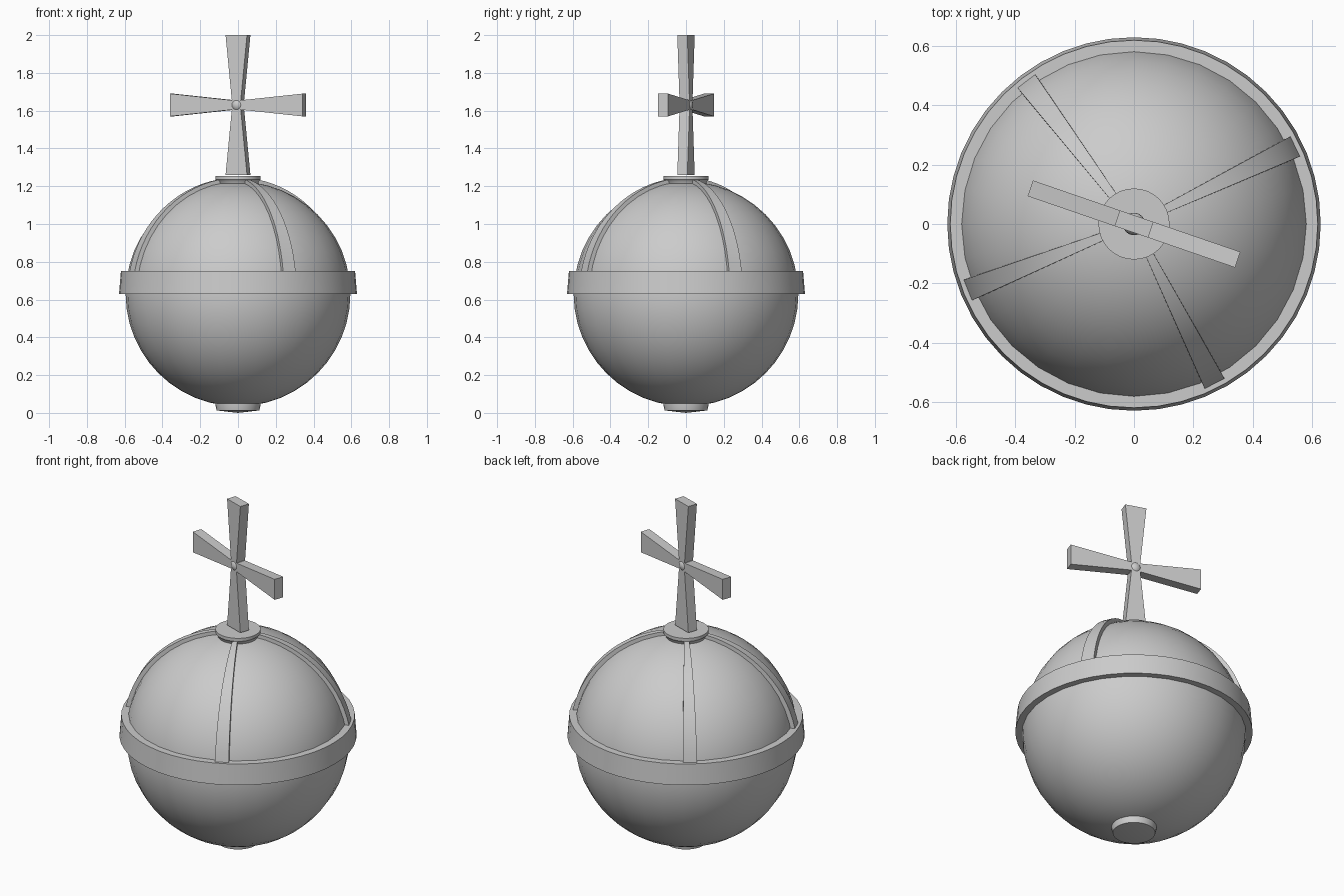
import bpy, bmesh, math
from mathutils import Vector

if "Cube" in bpy.data.objects:
    bpy.data.objects.remove(bpy.data.objects["Cube"])

R, CZ = 0.595, 0.63            # globe radius and centre height
CROSS_Z, TILT = 1.63, math.radians(-19)

grey = bpy.data.materials.new("pale grey")
grey.diffuse_color = (0.6, 0.6, 0.6, 1)
grey.use_nodes = True
grey.node_tree.nodes["Principled BSDF"].inputs["Base Color"].default_value = grey.diffuse_color


def finish(bm, name, smooth=True):
    bmesh.ops.recalc_face_normals(bm, faces=bm.faces)
    me = bpy.data.meshes.new(name)
    bm.to_mesh(me)
    bm.free()
    me.materials.append(grey)
    ob = bpy.data.objects.new(name, me)
    bpy.context.collection.objects.link(ob)
    if smooth:
        bpy.ops.object.select_all(action='DESELECT')
        ob.select_set(True)
        bpy.context.view_layer.objects.active = ob
        bpy.ops.object.shade_smooth_by_angle(angle=math.radians(35))
    return ob


def ball(name, radius, z, seg, rings):
    bm = bmesh.new()
    bmesh.ops.create_uvsphere(bm, u_segments=seg, v_segments=rings, radius=radius)
    bmesh.ops.translate(bm, verts=bm.verts, vec=(0, 0, z))
    return finish(bm, name)


def lathe(name, profile, seg, closed=False):
    """Spin (radius, z) points round the z axis."""
    bm = bmesh.new()
    vs = [bm.verts.new((r, 0, z)) for r, z in profile]
    edges = [bm.edges.new(p) for p in zip(vs, vs[1:])]
    if closed:
        edges.append(bm.edges.new((vs[-1], vs[0])))
    bmesh.ops.spin(bm, geom=vs + edges, cent=(0, 0, 0), axis=(0, 0, 1),
                   angle=2 * math.pi, steps=seg, use_duplicate=False)
    bmesh.ops.remove_doubles(bm, verts=bm.verts, dist=1e-5)
    return finish(bm, name)


# Globe, belt and end discs
ball("globe", R, CZ, 32, 24)
lathe("belt", [(0.57, 0.63), (0.63, 0.63), (0.62, 0.75), (0.57, 0.75)], 48, True)
lathe("top_disc", [(0, 1.19), (0.105, 1.20), (0.11, 1.225), (0.12, 1.235),
                   (0.12, 1.253), (0, 1.253)], 32)
lathe("base_disc", [(0, 0.06), (0.12, 0.06), (0.12, 0.045), (0.113, 0.013),
                    (0, 0.0)], 32)


# Tapered ribs over the upper half
def rib(name, angle, steps=16):
    bm = bmesh.new()
    out = Vector((math.cos(angle), math.sin(angle), 0))
    side = Vector((-out.y, out.x, 0))
    rows = []
    for i in range(steps + 1):
        t = math.radians(5 + 74 * i / steps)
        d = out * math.sin(t) + Vector((0, 0, math.cos(t)))
        half = 0.008 + 0.05 * R * math.sin(t)
        rows.append([bm.verts.new(d * rad + side * s * half + Vector((0, 0, CZ)))
                     for rad, s in ((R - 0.02, -1), (R + 0.02, -1),
                                    (R + 0.02, 1), (R - 0.02, 1))])
    for a, b in zip(rows, rows[1:]):
        for k in range(4):
            bm.faces.new((a[k], a[(k + 1) % 4], b[(k + 1) % 4], b[k]))
    bm.faces.new(rows[0])
    bm.faces.new(rows[-1])
    finish(bm, name)


for n, deg in enumerate((25.7, 127, 201.7, 296.8)):
    rib(f"rib_{n + 1}", math.radians(deg))


# Cross of four flared arms, one outline extruded to thickness
bm = bmesh.new()
outline = []
for k in range(4):
    a = k * math.pi / 2
    for u, v in ((0.025, -0.025), (0.37, -0.06), (0.37, 0.06)):
        outline.append((u * math.cos(a) - v * math.sin(a),
                        u * math.sin(a) + v * math.cos(a)))
face = bm.faces.new([bm.verts.new((x, -0.028, z)) for x, z in outline])
ext = bmesh.ops.extrude_face_region(bm, geom=[face], use_keep_orig=True)
bmesh.ops.translate(bm, vec=(0, 0.056, 0),
                    verts=[g for g in ext["geom"] if isinstance(g, bmesh.types.BMVert)])
bmesh.ops.triangulate(bm, faces=[f for f in bm.faces if len(f.verts) > 4])
cross = finish(bm, "cross", smooth=False)
cross.location = (0, 0, CROSS_Z)
cross.rotation_euler = (0, 0, TILT)

# Round stud through the middle of the cross
ball("cross_stud", 0.038, CROSS_Z, 16, 12)
